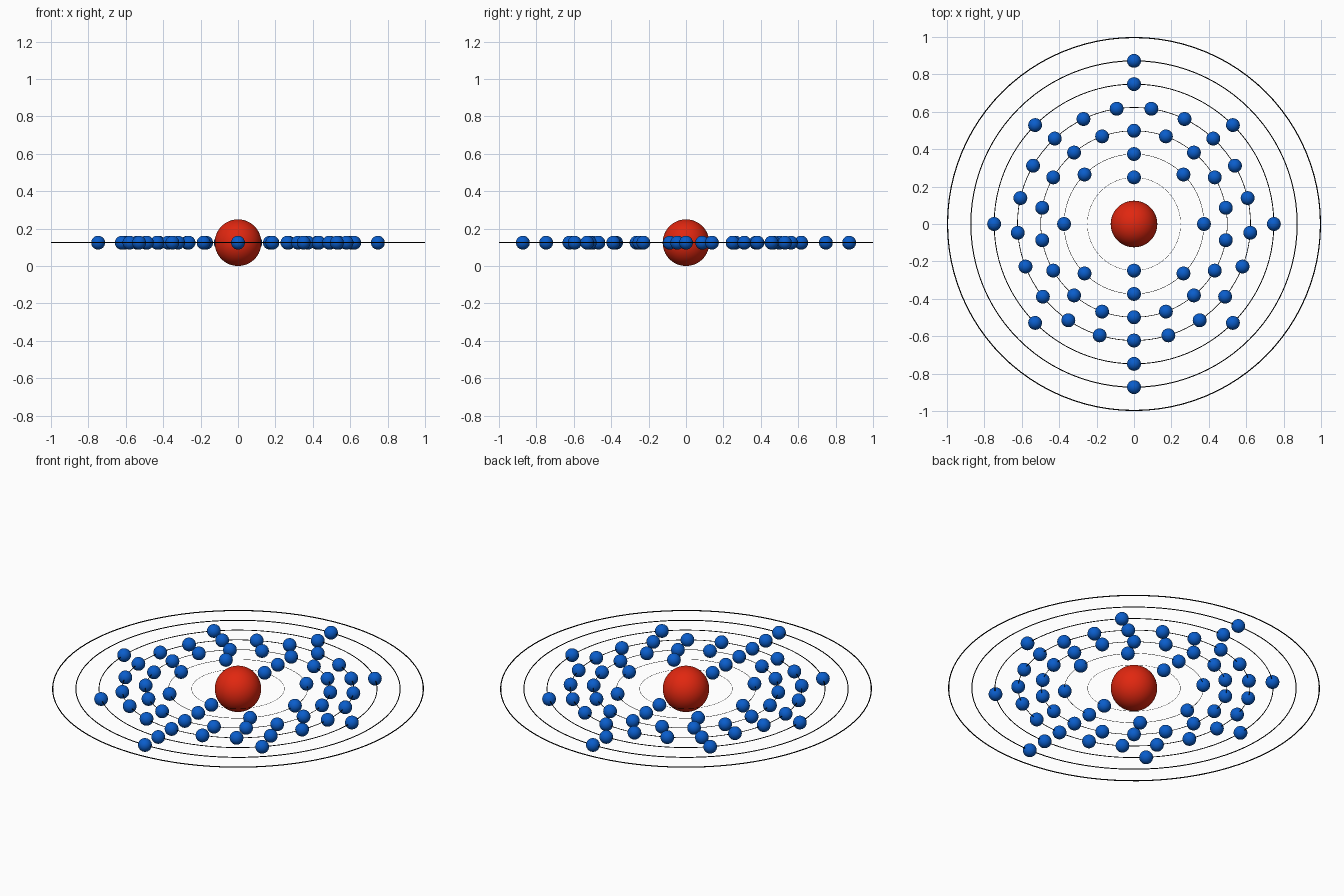
import bpy
from math import cos, sin, pi

if "Cube" in bpy.data.objects:
    bpy.data.objects.remove(bpy.data.objects["Cube"])

UNIT = 0.997          # radius of the outermost orbit
Z = UNIT / 8          # orbit plane height = nucleus radius


def material(name, rgb):
    m = bpy.data.materials.new(name)
    m.diffuse_color = (*rgb, 1)
    m.use_nodes = True
    m.node_tree.nodes["Principled BSDF"].inputs["Base Color"].default_value = m.diffuse_color
    return m


red = material("nucleus_red", (0.75, 0.02, 0.005))
blue = material("electron_blue", (0.003, 0.11, 0.60))
black = material("orbit_black", (0.0, 0.0, 0.0))


def finish(name, mat):
    ob = bpy.context.object
    ob.name = name
    ob.data.materials.append(mat)
    bpy.ops.object.shade_smooth()
    return ob


# Nucleus
bpy.ops.mesh.primitive_uv_sphere_add(segments=64, ring_count=32, radius=Z,
                                     location=(0, 0, Z))
finish("nucleus", red)

# Thin orbit rings, tube thickness scales with the radius
for i in range(7):
    r = UNIT * (i + 2) / 8
    bpy.ops.mesh.primitive_torus_add(major_radius=r, minor_radius=0.003 * r,
                                     major_segments=96, minor_segments=8,
                                     location=(0, 0, Z))
    finish(f"orbit_{i + 1}", black)

# Electrons share one mesh, spaced evenly on each orbit from its front point
mesh = None
for shell, count in enumerate((2, 8, 18, 21, 8, 2)):
    r = UNIT * (shell + 2) / 8
    for k in range(count):
        a = -pi / 2 + 2 * pi * k / count
        pos = (r * cos(a), r * sin(a), Z)
        name = f"electron_{shell + 1}_{k + 1}"
        if mesh is None:
            bpy.ops.mesh.primitive_uv_sphere_add(segments=32, ring_count=16,
                                                 radius=0.037, location=pos)
            mesh = finish(name, blue).data
        else:
            ob = bpy.data.objects.new(name, mesh)
            ob.location = pos
            bpy.context.collection.objects.link(ob)
